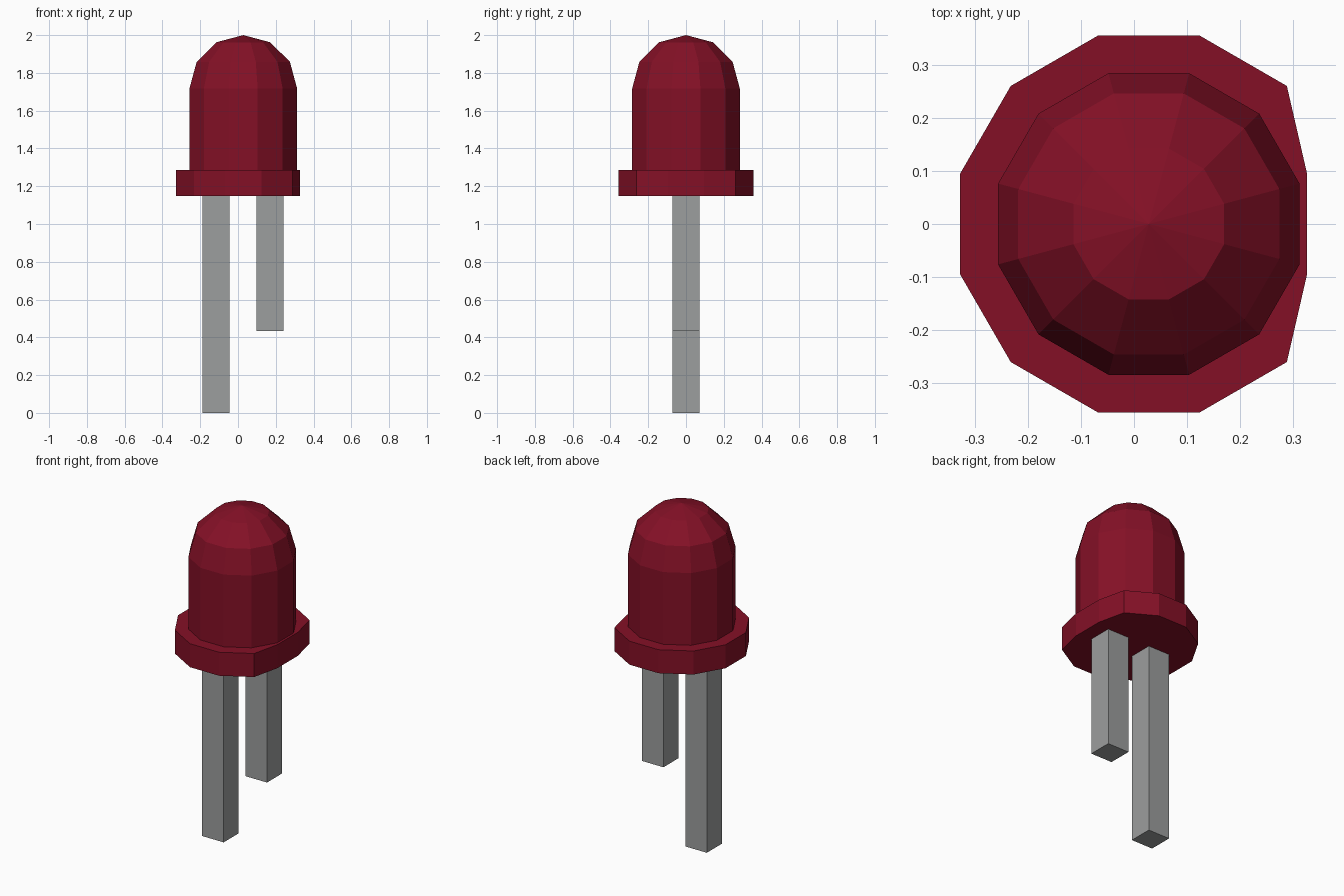
import bpy, bmesh, math

if "Cube" in bpy.data.objects:
    bpy.data.objects.remove(bpy.data.objects["Cube"])

SIDES = 12
CX = 0.028                      # axis of the lamp body
R = 0.295                       # bulb radius


def material(name, rgb):
    m = bpy.data.materials.new(name)
    m.diffuse_color = (*rgb, 1.0)
    m.use_nodes = True
    m.node_tree.nodes["Principled BSDF"].inputs["Base Color"].default_value = m.diffuse_color
    return m


red = material("deep_red_plastic", (0.231, 0.0052, 0.0194))
grey = material("grey_metal", (0.333, 0.342, 0.342))


def finish(name, bm, mat):
    bmesh.ops.recalc_face_normals(bm, faces=bm.faces)
    me = bpy.data.meshes.new(name)
    bm.to_mesh(me)
    bm.free()
    me.materials.append(mat)
    ob = bpy.data.objects.new(name, me)
    bpy.context.collection.objects.link(ob)
    return ob


def lathe(name, rings, mat, apex=None, flat_x=None):
    """Stack 12-sided rings (radius, z); close with an apex or flat cap."""
    bm = bmesh.new()
    loops = []
    for r, z in rings:
        loop = []
        for i in range(SIDES):
            a = 2 * math.pi * (i + 0.5) / SIDES
            x = CX + r * math.cos(a)
            if flat_x is not None:
                x = min(x, flat_x)
            loop.append(bm.verts.new((x, r * math.sin(a), z)))
        loops.append(loop)
    for lo, hi in zip(loops, loops[1:]):
        for i in range(SIDES):
            j = (i + 1) % SIDES
            bm.faces.new((lo[i], lo[j], hi[j], hi[i]))
    bm.faces.new(loops[0][::-1])
    if apex is None:
        bm.faces.new(loops[-1])
    else:
        top = bm.verts.new((CX, 0, apex))
        for i in range(SIDES):
            bm.faces.new((loops[-1][i], loops[-1][(i + 1) % SIDES], top))
    return finish(name, bm, mat)


def box(name, x0, x1, half_y, z0, z1, mat):
    bm = bmesh.new()
    bmesh.ops.create_cube(bm, size=1)
    for v in bm.verts:
        v.co = (x1 if v.co.x > 0 else x0,
                math.copysign(half_y, v.co.y),
                z1 if v.co.z > 0 else z0)
    return finish(name, bm, mat)


# Bulb: straight wall then a three-step hemisphere
dome_z, dome_h = 1.717, 0.283
rings = [(R, 1.287)] + [
    (R * math.cos(math.radians(d)), dome_z + dome_h * math.sin(math.radians(d)))
    for d in (0, 30, 60)]
lathe("bulb", rings, red, apex=2.0)

# Rim with one flattened side marking polarity
lathe("rim", [(0.369, 1.147), (0.369, 1.287)], red, flat_x=0.327)

# Square legs, one long and one short
box("long_leg", -0.187, -0.045, 0.071, 0.0, 1.147, grey)
box("short_leg", 0.099, 0.241, 0.071, 0.433, 1.147, grey)
